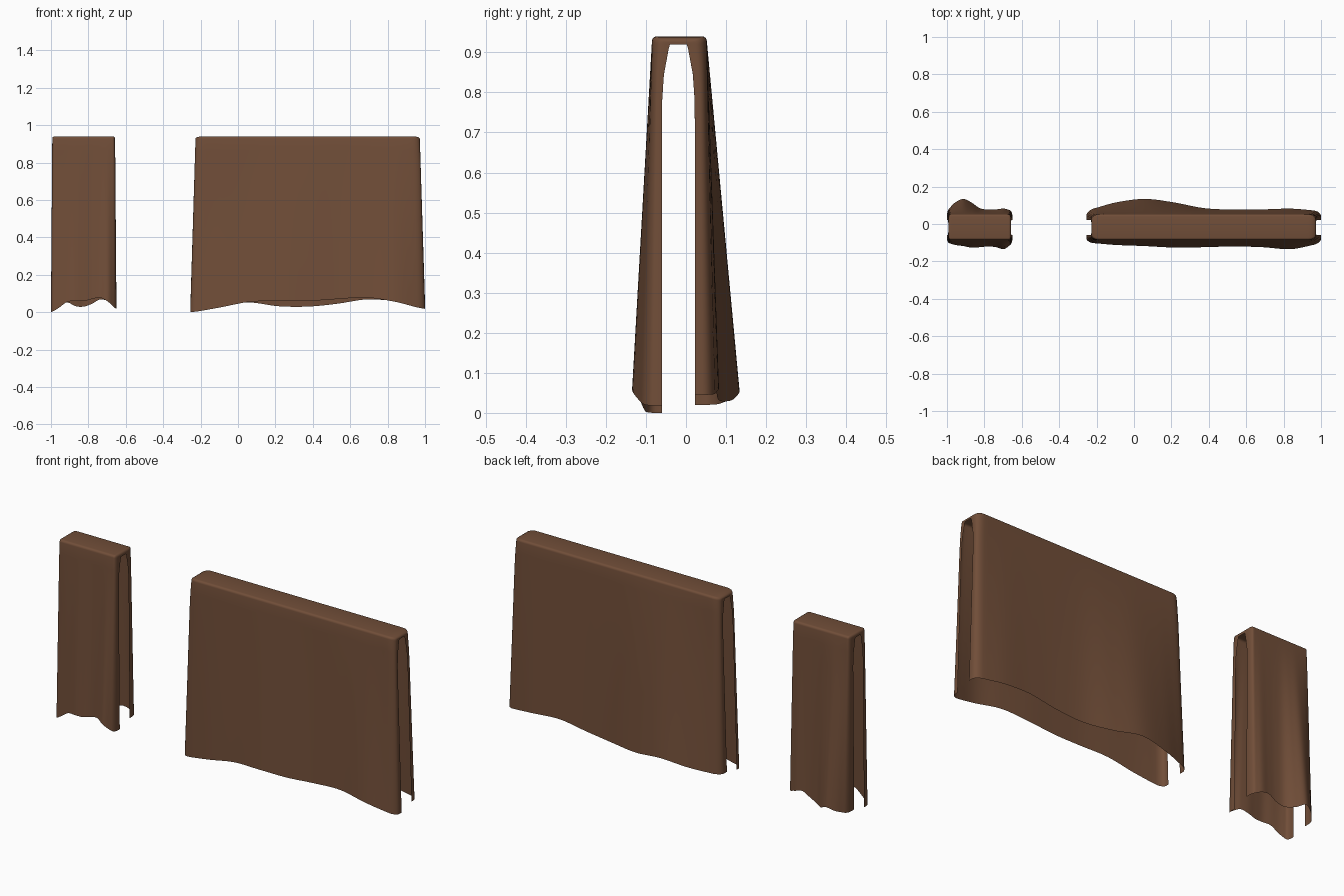
import bpy, bmesh, math

if "Cube" in bpy.data.objects:
    bpy.data.objects.remove(bpy.data.objects["Cube"])

# One leather colour
leather = bpy.data.materials.new("brown leather")
leather.diffuse_color = (0.165, 0.076, 0.040, 1)
leather.use_nodes = True
leather.node_tree.nodes["Principled BSDF"].inputs["Base Color"].default_value = leather.diffuse_color

# Hem height and bulge of each hanging panel, at nine stations along x
HEM = {-1: [0, .025, .055, .060, .060, .070, .078, .055, .018],
       1: [.02, .035, .052, .032, .030, .045, .068, .060, .045]}
BULGE = {-1: [-.100, -.112, -.118, -.126, -.124, -.120, -.124, -.134, -.105],
         1: [.075, .115, .134, .115, .085, .077, .078, .082, .070]}
TOP_Y = {-1: -.085, 1: .052}      # outer width at the top
IN_Y = {-1: -.06, 1: .022}        # edge of the end opening
TOP_Z, IN_Z, R = .94, .92, .012


def wave(vals, u):
    """Smooth curve through evenly spaced values."""
    f = min(max(u, 0), 1) * (len(vals) - 1)
    i = min(int(f), len(vals) - 2)
    t = f - i
    p0, p1, p2, p3 = (vals[min(max(i + k, 0), len(vals) - 1)] for k in (-1, 0, 1, 2))
    return p1 + .5 * t * (p2 - p0 + t * (2*p0 - 5*p1 + 4*p2 - p3 + t * (3*(p1 - p2) + p3 - p0)))


# Rows around the fold: (side, height fraction, corner angle)
half_rows = [(k / 14, 0) for k in range(15)] + [(1, math.radians(a)) for a in (22, 45, 67, 90)]
ROWS = [(-1, t, a) for t, a in half_rows] + [(1, t, a) for t, a in reversed(half_rows)]

# Columns of the curled end lip: (inset fraction, depth fraction)
ARC = [math.radians(a) for a in (90, 72, 54, 36, 18)]
LIP = [(0, 1), (0, .8)] + [(1 - math.sin(a), .6 * (1 - math.cos(a))) for a in ARC]


def drape(name, cx, half_bottom, half_top, curl, n):
    """Folded sheet hanging over a bar, with end edges curled inward."""
    cols = [(0, i, d) for i, d in LIP]
    cols += [(k / n, 1, 0) for k in range(n + 1)]
    cols += [(1, i, d) for i, d in reversed(LIP)]
    bm = bmesh.new()
    grid = []
    for side, t, a in ROWS:
        half = half_bottom + (half_top - half_bottom) * t
        line = []
        for c, inset, depth in cols:
            x = (2 * c - 1) * (half - curl * inset)
            u = .5 + .5 * x / half
            hem = wave(HEM[side], u)
            y = TOP_Y[side] * t + wave(BULGE[side], u) * (1 - t) - side * R * (1 - math.cos(a))
            z = hem + (TOP_Z - R - hem) * t + R * math.sin(a)
            # inner edge of the lip, narrowing near the top
            zi = hem + (z - hem) * (IN_Z - hem) / (TOP_Z - hem)
            yi = IN_Y[side] - side * .02 * max(0, (zi - .72) / .2) ** 3
            line.append(bm.verts.new((cx + x, y + (yi - y) * depth, z + (zi - z) * depth)))
        grid.append(line)
    for r0, r1 in zip(grid, grid[1:]):
        for k in range(len(cols) - 1):
            bm.faces.new((r0[k], r0[k + 1], r1[k + 1], r1[k])).smooth = True
    mesh = bpy.data.meshes.new(name)
    bm.to_mesh(mesh)
    bm.free()
    mesh.materials.append(leather)
    obj = bpy.data.objects.new(name, mesh)
    bpy.context.collection.objects.link(obj)
    return obj


drape("large_drape", .3725, .6275, .60, .04, 48)
drape("small_drape", -.825, .175, .168, .012, 48)
